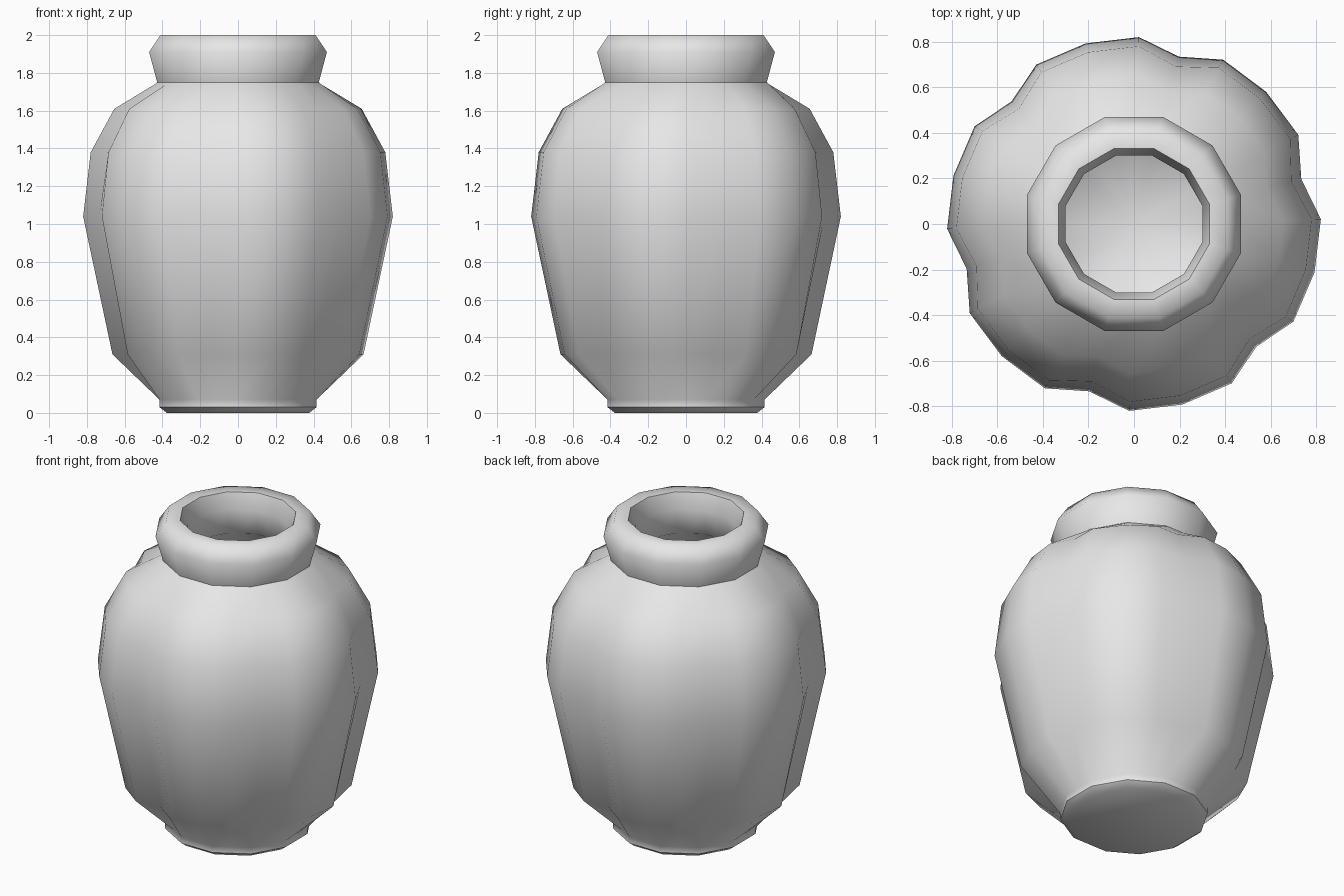
import bpy, bmesh
from math import cos, sin, radians

cube = bpy.data.objects.get("Cube")
if cube:
    bpy.data.objects.remove(cube, do_unlink=True)

clay = bpy.data.materials.new("plain grey clay")
clay.use_nodes = True
grey = (0.8, 0.8, 0.8, 1)
clay.diffuse_color = grey
clay.node_tree.nodes["Principled BSDF"].inputs["Base Color"].default_value = grey

LOBES = 6


def round_ring(bm, z, r):
    """Twelve-sided ring, with an extra point in the middle of each side."""
    ring = []
    for i in range(LOBES * 4):
        a = radians(15 + 15 * i)
        d = r * cos(radians(15)) if i % 2 else r
        ring.append(bm.verts.new((d * cos(a), d * sin(a), z)))
    return ring


def lobed_ring(bm, z, r, groove):
    """Ring with six rounded lobes parted by grooves."""
    ring = []
    for k in range(LOBES):
        for offset, d in ((0, groove), (13.5, r), (30, r), (46.5, r)):
            a = radians(15 + 60 * k + offset)
            ring.append(bm.verts.new((d * cos(a), d * sin(a), z)))
    return ring


# Profile from the foot, up the outside, over the rim and down the inside:
# (height, radius, groove radius or None for a plain ring, sharp edge)
PROFILE = [
    (0.0, 0.39, None, False),
    (0.03, 0.43, None, True),
    (0.07, 0.43, None, False),
    (0.31, 0.665, 0.59, False),
    (1.04, 0.82, 0.76, False),
    (1.38, 0.78, 0.715, False),
    (1.61, 0.655, 0.60, False),
    (1.74, 0.455, None, False),
    (1.75, 0.443, None, True),
    (1.91, 0.487, None, False),
    (2.0, 0.425, None, False),
    (2.0, 0.342, None, True),
    (1.9, 0.31, None, False),
    (1.74, 0.33, None, False),
    (1.56, 0.57, 0.53, False),
    (1.04, 0.74, 0.68, False),
    (0.36, 0.58, 0.52, False),
    (0.13, 0.36, None, False),
]

bm = bmesh.new()
rings = []
for z, r, groove, sharp in PROFILE:
    rings.append(lobed_ring(bm, z, r, groove) if groove else round_ring(bm, z, r))

# Walls
n = LOBES * 4
for low, high in zip(rings, rings[1:]):
    for i in range(n):
        j = (i + 1) % n
        bm.faces.new((low[i], low[j], high[j], high[i]))

# Underside and inner floor
bm.faces.new(rings[0][::-1])
centre = bm.verts.new((0, 0, 0.07))
for i in range(n):
    bm.faces.new((rings[-1][i], rings[-1][(i + 1) % n], centre))

bmesh.ops.recalc_face_normals(bm, faces=bm.faces)
for face in bm.faces:
    face.smooth = True

# Crisp lines at the foot, the base of the neck and the mouth
for ring, row in zip(rings, PROFILE):
    if row[3]:
        for i in range(n):
            bm.edges.get((ring[i], ring[(i + 1) % n])).smooth = False

mesh = bpy.data.meshes.new("lobed_jar")
bm.to_mesh(mesh)
bm.free()
mesh.materials.append(clay)
jar = bpy.data.objects.new("lobed_jar", mesh)
bpy.context.collection.objects.link(jar)
